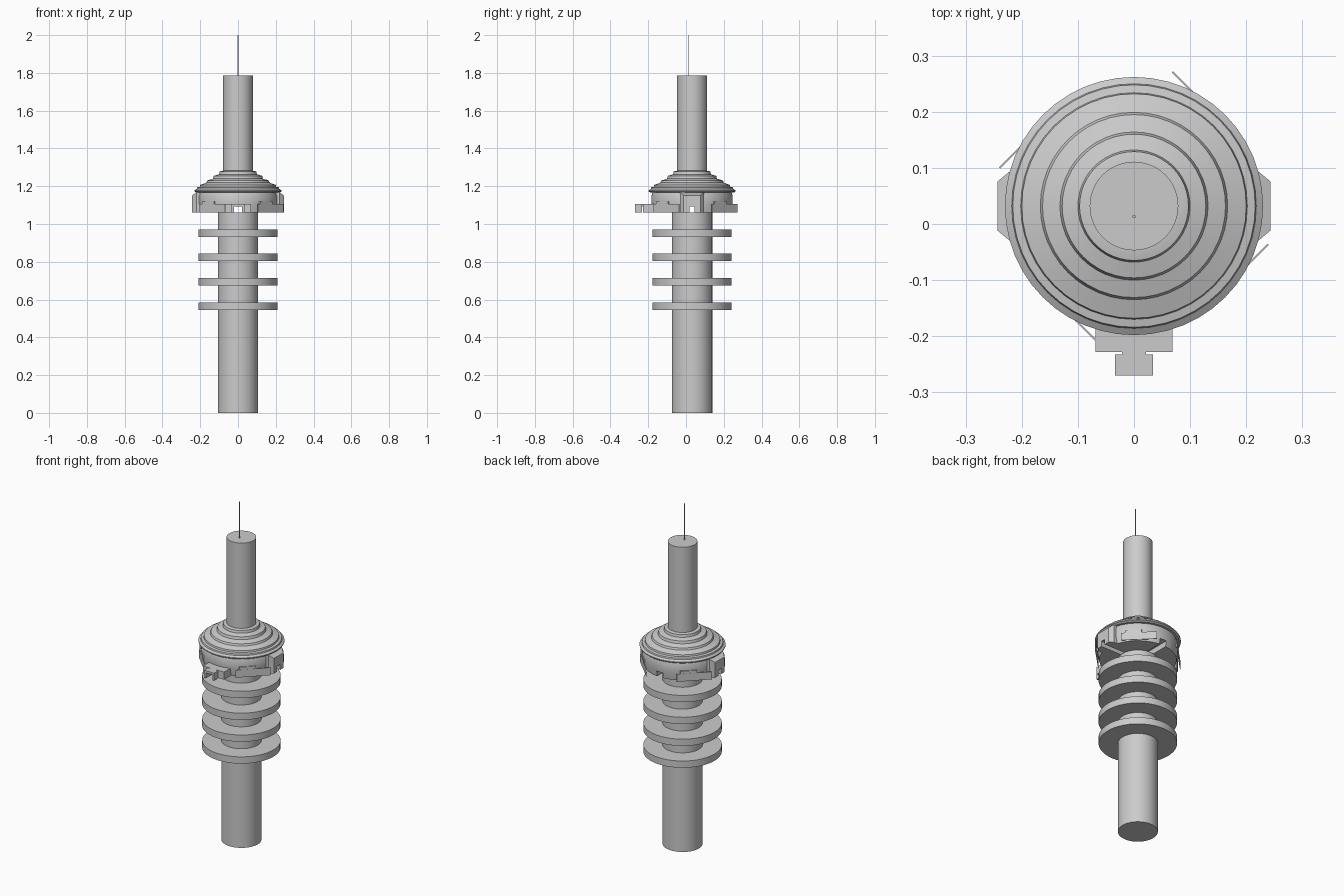
import bpy, bmesh, math
from mathutils import Matrix

cube = bpy.data.objects.get("Cube")
if cube:
    bpy.data.objects.remove(cube, do_unlink=True)

AXIS_Y = 0.032          # tower axis
BASE, SKIRT, EAVE = 1.06, 1.105, 1.17   # pod levels

grey = bpy.data.materials.new("concrete_grey")
grey.use_nodes = True
colour = (0.6, 0.6, 0.6, 1)
grey.diffuse_color = colour
grey.node_tree.nodes["Principled BSDF"].inputs["Base Color"].default_value = colour


def finish(name, bm, smooth=False):
    bmesh.ops.recalc_face_normals(bm, faces=bm.faces)
    mesh = bpy.data.meshes.new(name)
    bm.to_mesh(mesh)
    bm.free()
    mesh.materials.append(grey)
    obj = bpy.data.objects.new(name, mesh)
    bpy.context.collection.objects.link(obj)
    if smooth:
        bpy.ops.object.select_all(action='DESELECT')
        obj.select_set(True)
        bpy.context.view_layer.objects.active = obj
        bpy.ops.object.shade_smooth_by_angle(angle=math.radians(20))
    return obj


def lathe(name, profile, sides=48):
    """Closed solid turned around the tower axis from (radius, z) points."""
    bm = bmesh.new()
    rings = []
    for r, z in profile:
        rings.append([bm.verts.new((r * math.cos(math.tau * i / sides),
                                    AXIS_Y + r * math.sin(math.tau * i / sides), z))
                      for i in range(sides)])
    for a, b in zip(rings, rings[1:]):
        for i in range(sides):
            j = (i + 1) % sides
            bm.faces.new((a[i], a[j], b[j], b[i]))
    bm.faces.new(rings[0])
    bm.faces.new(rings[-1])
    return finish(name, bm, True)


def prism(name, outline, z0, z1, angle=0):
    """Upright prism; outline is relative to the axis, turned by angle."""
    bm = bmesh.new()
    low = [bm.verts.new((x, y, z0)) for x, y in outline]
    high = [bm.verts.new((x, y, z1)) for x, y in outline]
    bm.faces.new(low)
    bm.faces.new(high)
    for i in range(len(low)):
        j = (i + 1) % len(low)
        bm.faces.new((low[i], low[j], high[j], high[i]))
    bmesh.ops.transform(bm, verts=bm.verts,
                        matrix=Matrix.Translation((0, AXIS_Y, 0)) @ Matrix.Rotation(angle, 4, 'Z'))
    return finish(name, bm)


def rect(x0, x1, y0, y1):
    return [(x0, y0), (x1, y0), (x1, y1), (x0, y1)]


# Shafts and mast
lathe("lower_shaft", [(0.107, 0), (0.107, BASE)])
lathe("upper_shaft", [(0.079, 1.2), (0.079, 1.785)])
prism("mast", rect(-0.003, 0.003, -0.02, -0.017), 1.78, 2.0)

# Evenly spaced platform discs
for n in range(4):
    z = 0.545 + n * 0.129
    lathe("platform_disc_%d" % (n + 1), [(0.21, z), (0.21, z + 0.04)])

# Pod drum and stepped roof
pod = [lathe("pod_drum", [(0.207, BASE), (0.215, SKIRT), (0.215, 1.15), (0.208, EAVE)])]
lathe("stepped_roof", [
    (0.222, EAVE - 0.003), (0.23, 1.173), (0.23, 1.178), (0.218, 1.186), (0.216, 1.194),
    (0.202, 1.197), (0.2, 1.207), (0.167, 1.219), (0.163, 1.23),
    (0.132, 1.24), (0.128, 1.255), (0.1, 1.263), (0.097, 1.278), (0.08, 1.282)])

# Tall tapered bays on both sides
for name, angle in (("left_bay", 0), ("right_bay", math.pi)):
    bay = prism(name, [(0.19, -0.063), (0.22, -0.063), (0.243, -0.044),
                       (0.243, 0.044), (0.22, 0.063), (0.19, 0.063)], BASE, EAVE, angle)
    for v in bay.data.vertices:
        if v.co.z > SKIRT and abs(v.co.x) > 0.23:
            v.co.z = 1.15
    pod.append(bay)

# Front porch in two steps with a narrow neck
pod.append(prism("front_porch", [
    (-0.069, -0.16), (-0.069, -0.26), (-0.021, -0.26), (-0.021, -0.265),
    (-0.034, -0.265), (-0.034, -0.302), (0.034, -0.302), (0.034, -0.265),
    (0.021, -0.265), (0.021, -0.26), (0.069, -0.26), (0.069, -0.16)], BASE, SKIRT))

# Diagonal skirt panels, each overhanging at one end
for n in range(4):
    turn = math.pi / 4 + n * math.pi / 2
    prism("skirt_panel_%d" % (n + 1), rect(0.216, 0.219, -0.07, 0.121), BASE, SKIRT, turn)
    prism("skirt_panel_step_%d" % (n + 1), rect(0.205, 0.2185, -0.05, 0.04), SKIRT - 0.002, 1.12, turn)

# Crossing service slots through the pod base
for name, outline in (("slot_cutter_long", rect(-0.021, 0.021, -0.4, 0.4)),
                      ("slot_cutter_cross", rect(-0.4, 0.4, -0.014, 0.014))):
    cutter = prism(name, outline, BASE - 0.02, 1.092)
    cutter.hide_render = True
    cutter.hide_viewport = True
    cutter.display_type = 'WIRE'
    for obj in pod:
        cut = obj.modifiers.new(name, 'BOOLEAN')
        cut.operation = 'DIFFERENCE'
        cut.solver = 'EXACT'
        cut.object = cutter
